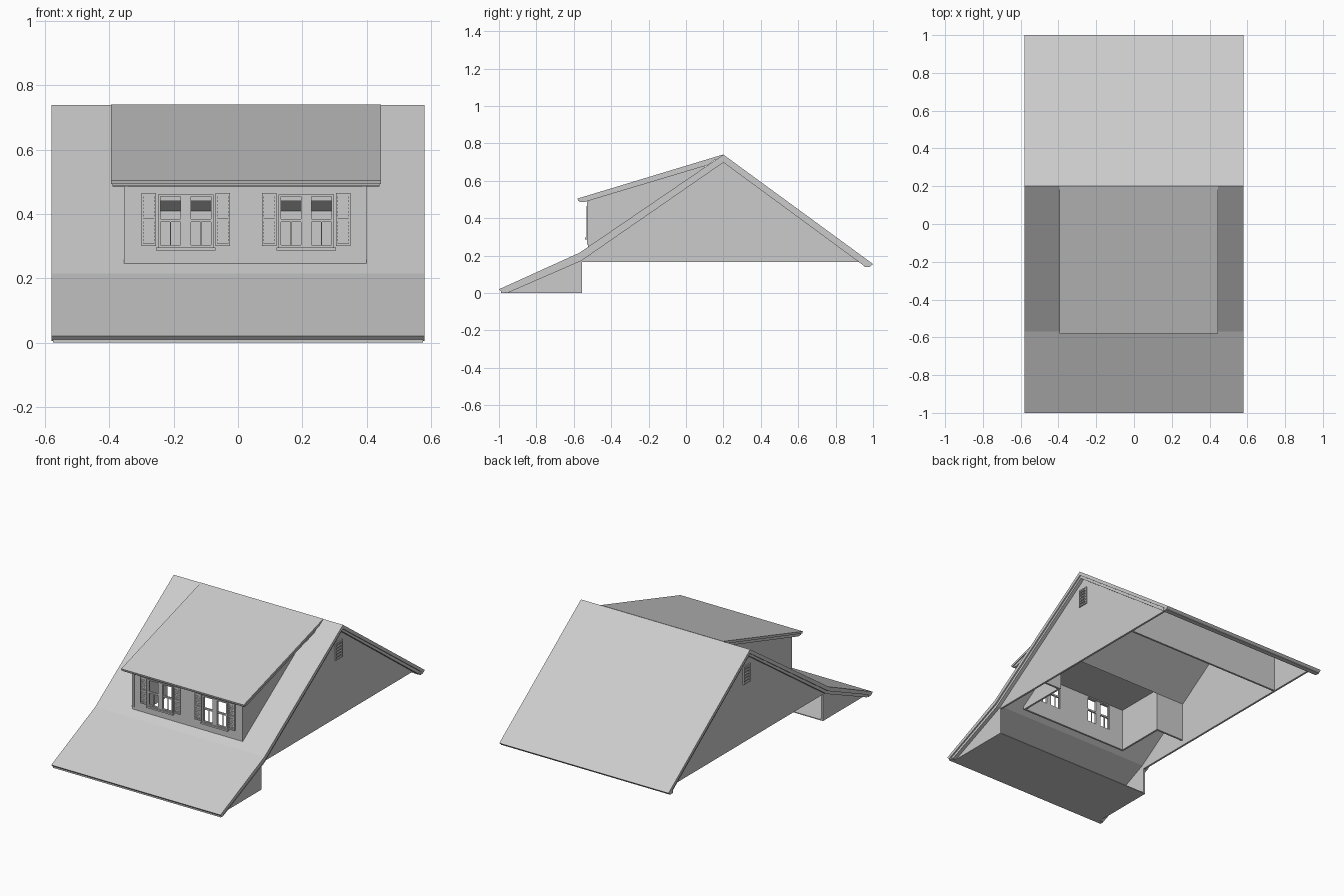
import bpy, bmesh
from mathutils import Matrix

cube = bpy.data.objects.get("Cube")
if cube:
    bpy.data.objects.remove(cube, do_unlink=True)

GREY = (0.6, 0.6, 0.6, 1)
mat = bpy.data.materials.new("plain grey")
mat.use_nodes = True
mat.diffuse_color = GREY
mat.node_tree.nodes["Principled BSDF"].inputs["Base Color"].default_value = GREY


def finish(name, bm):
    bmesh.ops.recalc_face_normals(bm, faces=bm.faces)
    mesh = bpy.data.meshes.new(name)
    bm.to_mesh(mesh)
    bm.free()
    mesh.materials.append(mat)
    obj = bpy.data.objects.new(name, mesh)
    bpy.context.scene.collection.objects.link(obj)
    return obj


def extrude(name, profile, x0, x1):
    """Extrude a (y, z) profile along x."""
    bm = bmesh.new()
    face = bm.faces.new([bm.verts.new((x0, y, z)) for y, z in profile])
    out = bmesh.ops.extrude_face_region(bm, geom=[face])
    moved = [v for v in out["geom"] if isinstance(v, bmesh.types.BMVert)]
    bmesh.ops.translate(bm, verts=moved, vec=(x1 - x0, 0, 0))
    return finish(name, bm)


def boxes(name, spans):
    """One object made of boxes given as (x0, x1, y0, y1, z0, z1)."""
    bm = bmesh.new()
    for x0, x1, y0, y1, z0, z1 in spans:
        m = Matrix.Translation(((x0 + x1) / 2, (y0 + y1) / 2, (z0 + z1) / 2))
        m = m @ Matrix.Diagonal((x1 - x0, y1 - y0, z1 - z0, 1))
        bmesh.ops.create_cube(bm, size=1, matrix=m)
    return finish(name, bm)


def cut(obj, spans):
    """Cut box openings through an object."""
    cutter = boxes("opening_cutter", spans)
    cutter.hide_render = True
    mod = obj.modifiers.new("opening", 'BOOLEAN')
    mod.operation, mod.solver, mod.object = 'DIFFERENCE', 'EXACT', cutter
    bpy.context.view_layer.objects.active = obj
    bpy.ops.object.modifier_apply(modifier=mod.name)
    bpy.data.objects.remove(cutter, do_unlink=True)


HALF = 0.58                     # half width of the roof
WALL = 0.55                     # outer face of the gable walls
T = 0.012                       # wall thickness
DL, DR = -0.355, 0.40           # dormer walls
DF, DB = -0.525, -0.20          # dormer front, and back of its alcove
FLOOR = 0.20                    # bottom of the dormer walls
EAVE = 0.165                    # bottom of the gables

# Main roof, with the dormer opening
roof = extrude("main_roof", [(-1, 0.02), (-0.57, 0.215), (0.2, 0.74), (1, 0.155),
                             (0.985, 0.143), (0.2, 0.715), (-0.565, 0.19), (-0.985, 0.005)],
               -HALF, HALF)
cut(roof, [(DL + T, DR - T, DF + T, DB, 0, 1)])

# Rake boards and eave trim
for side, s in (("left", 1), ("right", -1)):
    extrude(f"rake_board_{side}",
            [(-0.985, 0.005), (-0.565, 0.19), (0.2, 0.715), (0.985, 0.143),
             (0.955, 0.143), (0.2, 0.698), (-0.56, 0.172), (-0.955, 0)],
            s * WALL, s * (HALF - 0.008))
boxes("back_eave_board", [(-HALF, HALF, 0.955, 0.985, 0.14, 0.156)])
boxes("front_eave_board", [(-HALF + 0.004, HALF - 0.004, -0.99, -0.965, 0, 0.014)])

# Gable walls, each with a louvred vent
VY0, VY1, VZ0, VZ1 = 0.165, 0.23, 0.525, 0.635
for side, s in (("left", 1), ("right", -1)):
    extrude(f"gable_wall_{side}",
            [(-0.97, 0.004), (-0.555, 0.004), (-0.555, EAVE), (0.955, EAVE),
             (0.2, 0.716), (-0.565, 0.191)], s * (WALL - T), s * WALL)
    xa, xb = sorted((s * WALL, s * (WALL + 0.008)))
    parts = [(xa, xb, y, y + 0.008, VZ0, VZ1) for y in (VY0, VY1 - 0.008)]
    parts += [(xa, xb, VY0, VY1, z, z + 0.008) for z in (VZ0, VZ1 - 0.008)]
    step = (VZ1 - VZ0) / 6
    parts += [(xa, xb, VY0, VY1, VZ0 + i * step, VZ0 + i * step + 0.007) for i in range(1, 6)]
    boxes(f"gable_vent_{side}", parts)

# Soffit under the low front eave
boxes("front_soffit", [(-WALL, WALL, -0.97, -0.555, 0, 0.005)])

# Knee walls inside the attic
boxes("front_knee_walls", [(-WALL + T, DL + T, DB - T, DB, FLOOR, 0.45),
                           (DR - T, WALL - T, DB - T, DB, FLOOR, 0.45)])
boxes("back_knee_wall", [(-WALL + T, WALL - T, 0.62, 0.62 + T, EAVE, 0.41)])

# Dormer roof with a trim layer beneath its edge
extrude("dormer_roof", [(-0.58, 0.505), (0.2, 0.741), (0.2, 0.725), (-0.577, 0.493)],
        -0.395, 0.445)
extrude("dormer_roof_trim", [(-0.572, 0.497), (0.15, 0.712), (0.12, 0.685), (-0.545, 0.486),
                             (-0.57, 0.488)], -0.39, 0.44)

# Dormer walls and flat ceiling
for side, x in (("left", DR - T), ("right", DL)):
    extrude(f"dormer_side_{side}", [(DF, FLOOR), (DF, 0.495), (0.1, 0.682), (0.1, 0.655),
                                    (DB, 0.45), (DB, FLOOR)], x, x + T)
front = boxes("dormer_front", [(DL + T, DR - T, DF, DF + T, FLOOR, 0.495)])
boxes("dormer_ceiling", [(DL + T, DR - T, DF + T, DB + 0.03, 0.465, 0.472)])
boxes("dormer_corner_boards", [(x, x + 0.012, DF - 0.004, DF, 0.26, 0.49)
                               for x in (DL, DR - 0.012)])

# Paired windows
W, Z0, Z1, MID = 0.082, 0.298, 0.458, 0.38
centres = (-0.1625, 0.2125)
cut(front, [(c - W, c + W, DF - 0.1, DF + 0.1, Z0, Z1) for c in centres])
for side, c in zip(("right", "left"), centres):
    ya, yb = DF - 0.005, DF + 0.008
    frame = [(c - W - 0.004, c + W + 0.004, ya, yb, z, z + 0.007) for z in (Z0 - 0.002, Z1 - 0.004)]
    frame += [(c - W, c + W, ya + 0.003, yb, MID - 0.005, MID + 0.005)]
    frame += [(x - 0.004, x + 0.004, ya, yb, Z0, Z1) for x in (c - W, c + W)]
    frame += [(c - 0.016, c + 0.016, ya, yb, Z0, Z1)]
    frame += [(c + s * 0.048 - 0.0015, c + s * 0.048 + 0.0015, ya + 0.006, yb, Z0, MID)
              for s in (-1, 1)]
    boxes(f"window_frame_{side}", frame)
    boxes(f"window_sill_{side}", [(c - W - 0.01, c + W + 0.01, DF - 0.014, DF, 0.286, 0.296)])

    # Louvred shutters
    for hand, x in (("right", c - 0.1375), ("left", c + 0.0925)):
        x1, zb, zt = x + 0.045, 0.3, 0.465
        bars = [(x, x1, DF - 0.003, DF, zb, zt)]
        bars += [(e, e + 0.006, DF - 0.008, DF, zb, zt) for e in (x, x1 - 0.006)]
        bars += [(x, x1, DF - 0.008, DF, z, z + 0.008) for z in (zb, 0.378, zt - 0.008)]
        bars += [(x, x1, DF - 0.006, DF, zb + i * 0.011, zb + i * 0.011 + 0.005)
                 for i in range(1, 15)]
        boxes(f"shutter_{side}_window_{hand}", bars)
